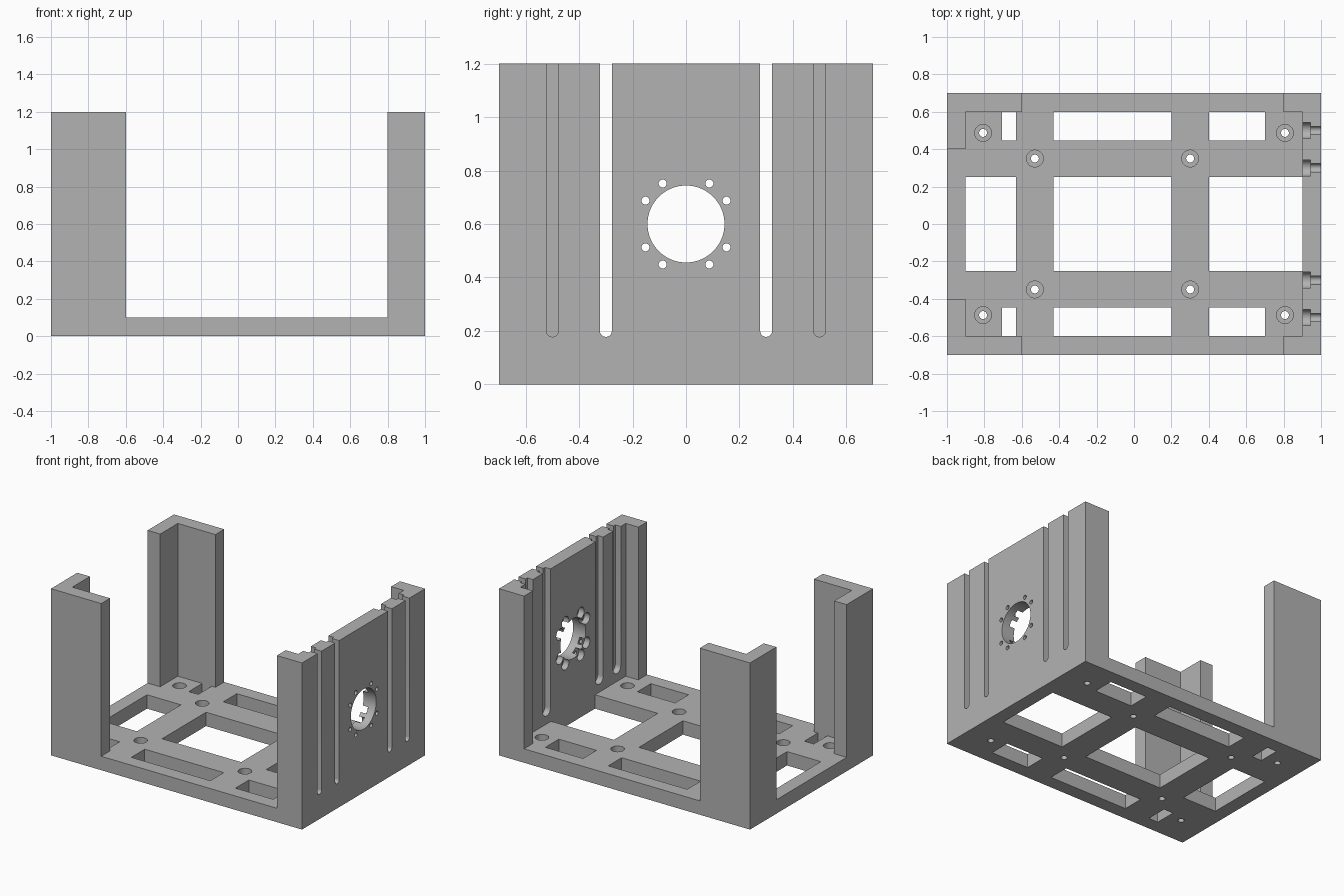
import bpy, bmesh
from math import sin, cos, pi, radians

if "Cube" in bpy.data.objects:
    bpy.data.objects.remove(bpy.data.objects["Cube"], do_unlink=True)

grey = bpy.data.materials.new("plain grey")
grey.use_nodes = True
colour = (0.45, 0.45, 0.45, 1)
grey.diffuse_color = colour
grey.node_tree.nodes["Principled BSDF"].inputs["Base Color"].default_value = colour


def prism(name, outline, axis, lo, hi):
    """Extrude an outline: (x, y) along z, or (y, z) along x."""
    bm = bmesh.new()
    place = (lambda p: (p[0], p[1], lo)) if axis == "z" else (lambda p: (lo, p[0], p[1]))
    face = bm.faces.new([bm.verts.new(place(p)) for p in outline])
    new = bmesh.ops.extrude_face_region(bm, geom=[face])["geom"]
    step = (0, 0, hi - lo) if axis == "z" else (hi - lo, 0, 0)
    bmesh.ops.translate(bm, vec=step, verts=[g for g in new if isinstance(g, bmesh.types.BMVert)])
    bmesh.ops.recalc_face_normals(bm, faces=bm.faces)
    mesh = bpy.data.meshes.new(name)
    bm.to_mesh(mesh)
    bm.free()
    obj = bpy.data.objects.new(name, mesh)
    mesh.materials.append(grey)
    bpy.context.collection.objects.link(obj)
    return obj


def rect(a0, a1, b0, b1):
    return [(a0, b0), (a1, b0), (a1, b1), (a0, b1)]


def circle(a, b, r, n=32):
    return [(a + r * cos(2 * pi * i / n), b + r * sin(2 * pi * i / n)) for i in range(n)]


def slot(y, r, n=12):
    # round bottom, open top
    arc = [(y + r * cos(pi + pi * i / n), 0.2 + r * sin(pi + pi * i / n)) for i in range(n + 1)]
    return arc + [(y + r, 1.3), (y - r, 1.3)]


# Solid block that becomes the frame
frame = prism("motor_mount_frame", rect(-1, 1, -0.7, 0.7), "z", 0, 1.2)
bpy.context.view_layer.objects.active = frame
frame.select_set(True)


def cut(outline, axis, lo, hi):
    cutter = prism("cutter", outline, axis, lo, hi)
    cutter.hide_render = True
    mod = frame.modifiers.new("cut", "BOOLEAN")
    mod.operation, mod.solver, mod.object = "DIFFERENCE", "EXACT", cutter
    bpy.ops.object.modifier_apply(modifier=mod.name)
    bpy.data.objects.remove(cutter, do_unlink=True)


# Open interior, leaving corner posts and the full side wall
half = [(-1.1, 0.4), (-0.9, 0.4), (-0.9, 0.6), (-0.6, 0.6), (-0.6, 0.8),
        (0.8, 0.8), (0.8, 0.6), (0.9, 0.6)]
cut(half + [(x, -y) for x, y in reversed(half)], "z", 0.1, 1.3)

# Floor windows
for x0, x1 in ((-0.9, -0.63), (-0.43, 0.2), (0.4, 0.9)):
    cut(rect(x0, x1, -0.25, 0.25), "z", -0.1, 0.1001)
for x0, x1 in ((-0.705, -0.63), (-0.43, 0.2), (0.4, 0.7)):
    for y0, y1 in ((0.447, 0.6), (-0.6, -0.447)):
        cut(rect(x0, x1, y0, y1), "z", -0.1, 0.1001)

# Counterbored floor screw holes
for x, y in ((-0.807, 0.487), (0.807, 0.487), (-0.53, 0.35), (0.3, 0.35)):
    for side in (1, -1):
        cut(circle(x, y * side, 0.021), "z", -0.1, 0.15)
        cut(circle(x, y * side, 0.045), "z", 0.055, 0.15)

# Stepped slots in the side wall
for y in (-0.5, -0.3, 0.3, 0.5):
    cut(slot(y, 0.0225), "x", 0.85, 1.1)
    cut(slot(y, 0.043), "x", 0.85, 0.943)

# Motor opening with its ring of counterbored holes
cut(circle(0, 0.6, 0.144, 64), "x", 0.85, 1.1)
for quarter in range(4):
    for angle in (30, 60):
        a = radians(angle + 90 * quarter)
        y, z = 0.175 * cos(a), 0.6 + 0.175 * sin(a)
        cut(circle(y, z, 0.015, 24), "x", 0.85, 1.1)
        cut(circle(y, z, 0.04), "x", 0.85, 0.943)

bpy.ops.object.shade_smooth_by_angle(angle=radians(30))
